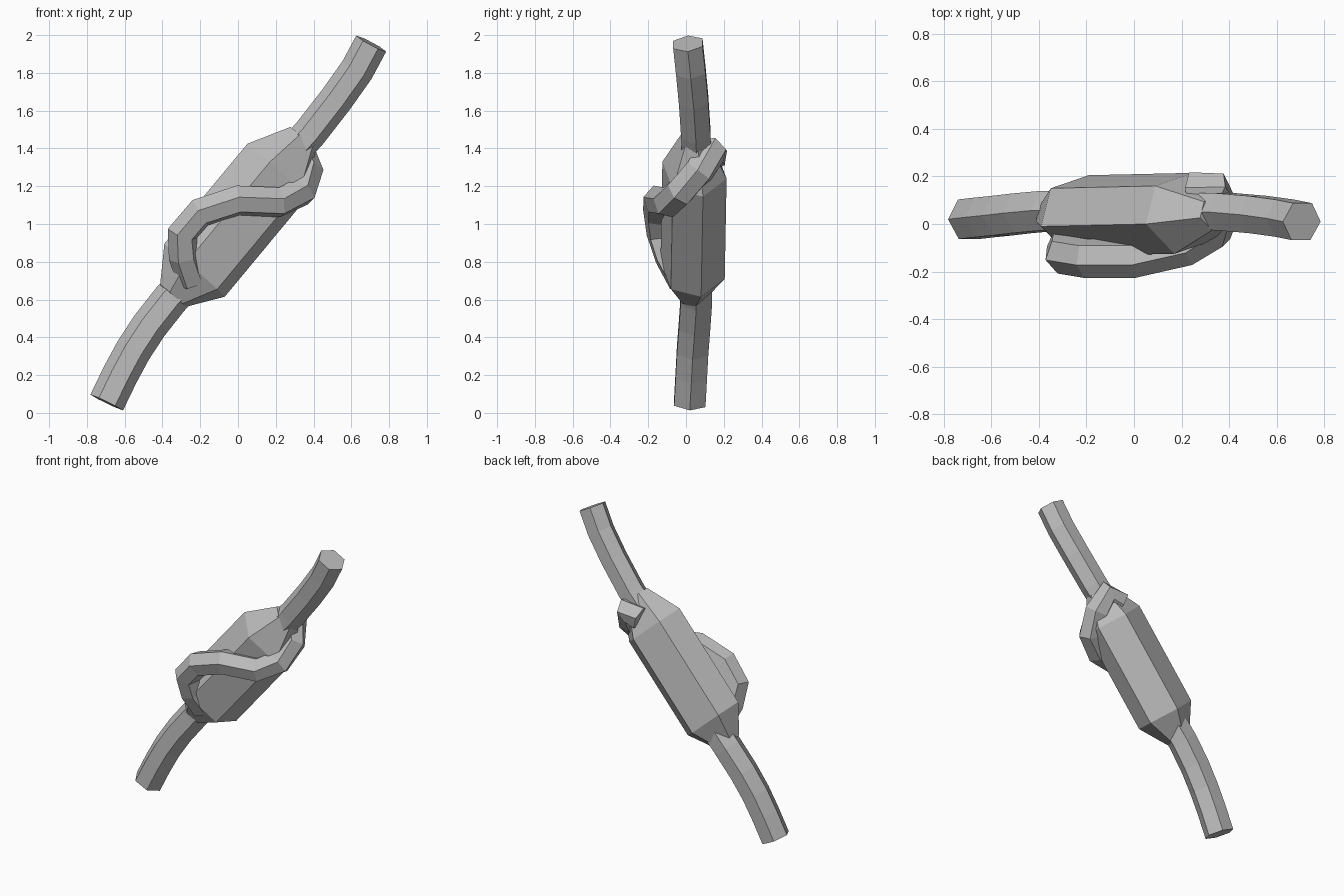
import bpy, bmesh, math
from mathutils import Vector

old = bpy.data.objects.get("Cube")
if old:
    bpy.data.objects.remove(old, do_unlink=True)

# One flat grey for everything
grey = bpy.data.materials.new("plain grey")
grey.use_nodes = True
colour = (0.5, 0.5, 0.5, 1)
grey.diffuse_color = colour
grey.node_tree.nodes["Principled BSDF"].inputs["Base Color"].default_value = colour


def loft(name, rings):
    """Join equal-sized rings of points into a closed solid."""
    bm = bmesh.new()
    loops = [[bm.verts.new(p) for p in ring] for ring in rings]
    n = len(loops[0])
    for a, b in zip(loops, loops[1:]):
        for i in range(n):
            j = (i + 1) % n
            bm.faces.new((a[i], a[j], b[j], b[i]))
    bm.faces.new(loops[0])
    bm.faces.new(loops[-1])
    bmesh.ops.recalc_face_normals(bm, faces=bm.faces)
    mesh = bpy.data.meshes.new(name)
    bm.to_mesh(mesh)
    bm.free()
    mesh.materials.append(grey)
    obj = bpy.data.objects.new(name, mesh)
    bpy.context.collection.objects.link(obj)
    return obj


def tube(name, path, radius, sides=6):
    """Sweep a regular polygon along a path, carrying its frame without twist."""
    pts = [Vector(p) for p in path]
    side = Vector((0, 1, 0))
    rings = []
    for i, p in enumerate(pts):
        t = (pts[min(i + 1, len(pts) - 1)] - pts[max(i - 1, 0)]).normalized()
        side = (side - t * side.dot(t)).normalized()
        across = t.cross(side)
        rings.append([p + radius * (math.cos(a) * across + math.sin(a) * side)
                      for a in (math.tau * k / sides for k in range(sides))])
    return loft(name, rings)


# Six-sided insulator body with tapered ends
low_centre = Vector((-0.23, 0.035, 0.755))
high_centre = Vector((0.21, 0.045, 1.285))
spokes = [Vector(v) for v in ((0.12, -0.115, -0.1), (0.16, 0.045, -0.14),
                              (0.04, 0.17, -0.045))]
spokes += [-v for v in spokes]
tip_scale = 0.42
stations = [(Vector((-0.345, 0.03, 0.62)), tip_scale), (low_centre, 1),
            (high_centre, 1), (Vector((0.345, 0.045, 1.455)), tip_scale)]
loft("insulator_body", [[c + s * v for v in spokes] for c, s in stations])

# Cables leaving each end
tube("lower_cable", [(-0.695, 0.02, 0.055), (-0.625, 0.028, 0.2), (-0.555, 0.035, 0.33),
                     (-0.47, 0.045, 0.46), (-0.36, 0.055, 0.6), (-0.27, 0.055, 0.7)], 0.096)
tube("upper_cable", [(0.705, 0.01, 1.955), (0.63, 0.025, 1.815), (0.52, 0.04, 1.66),
                     (0.38, 0.052, 1.48), (0.28, 0.055, 1.37)], 0.09)

# Strap looping across the front and tucking in behind the upper end
tube("front_loop", [(-0.24, -0.02, 0.7), (-0.285, -0.09, 0.83), (-0.295, -0.13, 0.95),
                    (-0.2, -0.145, 1.06), (0, -0.145, 1.125), (0.22, -0.095, 1.115),
                    (0.335, -0.03, 1.17), (0.37, 0.07, 1.28), (0.335, 0.14, 1.39),
                    (0.24, 0.14, 1.36)], 0.083)
